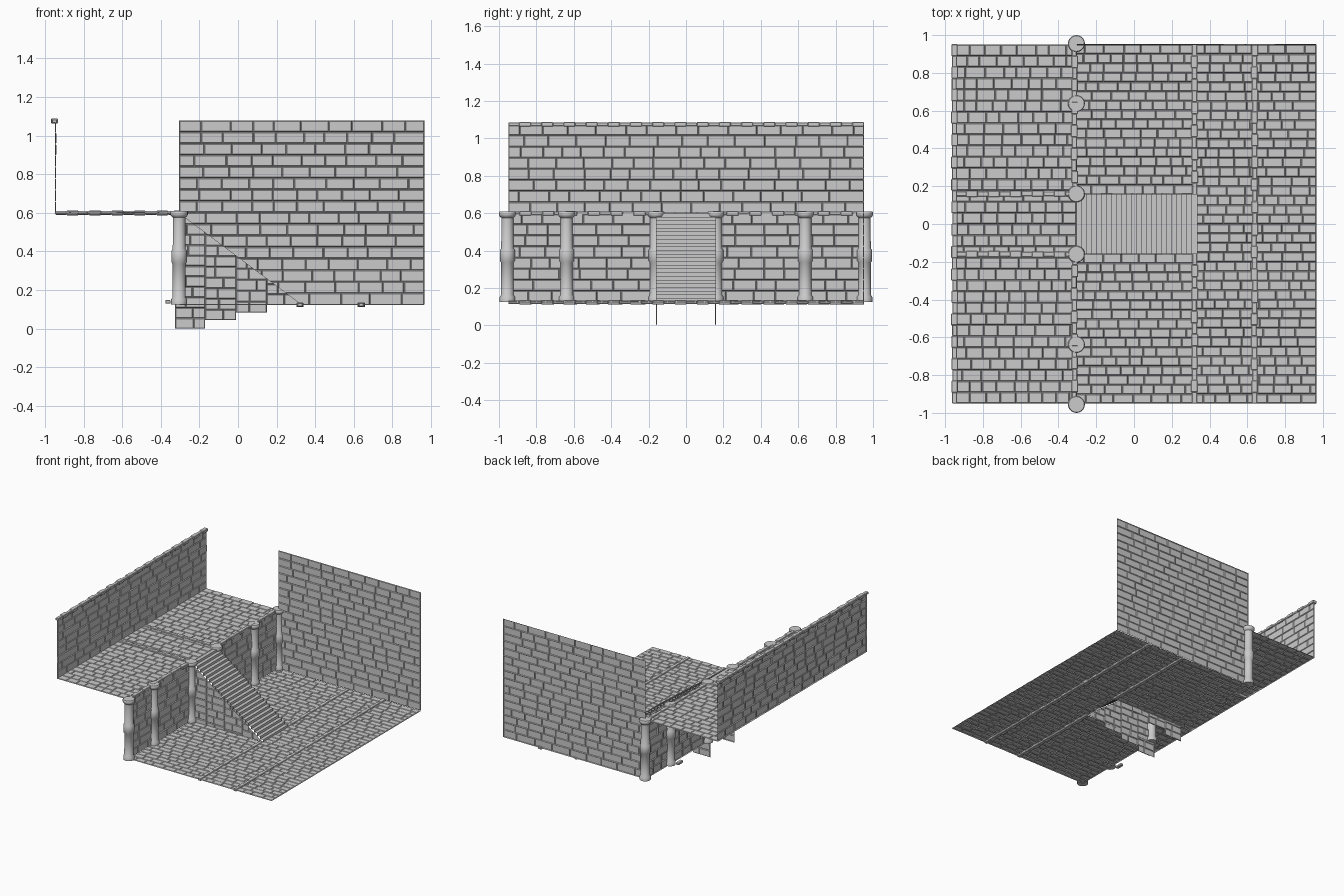
import bpy, bmesh, math, random
from mathutils import Vector, Matrix

if "Cube" in bpy.data.objects:
    bpy.data.objects.remove(bpy.data.objects["Cube"])

random.seed(4)
X, Y, Z = Vector((1, 0, 0)), Vector((0, 1, 0)), Vector((0, 0, 1))


def finish(name, bm, smooth=False):
    me = bpy.data.meshes.new(name)
    bm.to_mesh(me)
    bm.free()
    ob = bpy.data.objects.new(name, me)
    bpy.context.collection.objects.link(ob)
    if smooth:
        bpy.context.view_layer.objects.active = ob
        ob.select_set(True)
        bpy.ops.object.shade_smooth_by_angle(angle=math.radians(40))
        ob.select_set(False)
    return ob


def masonry(bm, origin, u, v, rects, row, brick):
    """Thin sheet of shallow raised stones filling (u0, v0, u1, v1) rectangles."""
    n = u.cross(v)

    def ring(a, b, c, d, h):
        return [bm.verts.new(origin + u * p + v * q + n * h)
                for p, q in ((a, b), (c, b), (c, d), (a, d))]

    for u0, v0, u1, v1 in rects:
        rows = max(1, round((v1 - v0) / row))
        for r in range(rows):
            b, d = (v0 + (v1 - v0) * (r + k) / rows for k in (0, 1))
            a = u0
            length = brick * random.uniform(0.4, 1.0)
            while a < u1 - 1e-5:
                c = a + length
                if u1 - c < brick * 0.35:
                    c = u1
                g = 0.004
                lo = ring(a, b, c, d, -0.003)
                hi = ring(a + g, b + g, c - g, d - g, random.uniform(0.001, 0.004))
                bm.faces.new(hi)
                for i in range(4):
                    j = (i + 1) % 4
                    bm.faces.new((lo[i], lo[j], hi[j], hi[i]))
                a = c
                length = brick * random.uniform(0.7, 1.2)


def panel(name, origin, u, v, rects, row, brick):
    bm = bmesh.new()
    masonry(bm, Vector(origin), u, v, rects, row, brick)
    return finish(name, bm)


def trim(name, start, end, wide=0.034, high=0.024):
    """Row of alternating thick and thin curb stones."""
    start, end = Vector(start), Vector(end)
    axis = (end - start).normalized()
    total = (end - start).length
    n = max(1, round(total / 0.0595))
    side = Z.cross(axis)
    rot = Matrix((axis, side, Z)).transposed().to_4x4()
    bm = bmesh.new()
    for i in range(n):
        s = 1.0 if i % 2 else 0.78
        mid = start + axis * total * (i + 0.5) / n + side * random.uniform(-0.002, 0.002)
        size = (total / n * (1.06 if i % 2 else 1.0), wide * s, high * s, 1)
        bmesh.ops.create_cube(bm, size=1, matrix=Matrix.Translation(mid) @ rot @ Matrix.Diagonal(size))
    ob = finish(name, bm)
    bev = ob.modifiers.new("Bevel", 'BEVEL')
    bev.width, bev.segments = 0.003, 1
    return ob


def column(name, x, y):
    """Round post turned from a profile with base, middle band and cap."""
    prof = [(0, .125), (.041, .125), (.041, .152), (.034, .162), (.033, .335), (.040, .345),
            (.040, .403), (.033, .413), (.032, .575), (.040, .582), (.045, .590),
            (.045, .605), (.041, .610), (0, .610)]
    bm = bmesh.new()
    vs = [bm.verts.new((x + r, y, z)) for r, z in prof]
    es = [bm.edges.new(p) for p in zip(vs, vs[1:])]
    bmesh.ops.spin(bm, geom=vs + es, cent=(x, y, 0), axis=Z, angle=2 * math.pi, steps=20)
    bmesh.ops.remove_doubles(bm, verts=bm.verts, dist=1e-5)
    bmesh.ops.recalc_face_normals(bm, faces=bm.faces)
    return finish(name, bm, True)


def mirror_y(ob):
    m = ob.modifiers.new("Mirror", 'MIRROR')
    m.use_axis = (False, True, False)
    m.use_mirror_merge = False


E, S = 0.95, 0.157           # half depth, half stair width
EDGE, FLOOR, TOP = -0.305, 0.125, 0.60

# floors: lower one leaves an opening under the stairs
panel("lower_floor", (0, 0, FLOOR), X, Y,
      [(EDGE, -E, 0.32, -S), (EDGE, S, 0.32, E), (0.32, -E, 0.965, E)], 0.05, 0.09)
panel("upper_floor", (0, 0, TOP), X, Y, [(-0.95, -E, EDGE, E)], 0.06, 0.09)

# walls
panel("back_wall", (0, E, 0), X, Z, [(EDGE, FLOOR, 0.965, 1.078)], 0.06, 0.14)
panel("left_wall", (-0.945, 0, 0), Y, Z, [(-E, TOP, E, 1.075)], 0.06, 0.14)
panel("platform_wall", (EDGE, 0, 0), Y, Z,
      [(-E, FLOOR, -S, TOP), (S, FLOOR, E, TOP)], 0.06, 0.14)

# stair side walls, stepped below the floor and cut along the slope
bm = bmesh.new()
masonry(bm, Vector((0, -S, 0)), X, Z,
        [(-0.325, 0, -0.17, 0.595), (-0.17, 0.044, -0.01, 0.595),
         (-0.01, 0.083, 0.15, 0.595), (0.15, FLOOR, 0.33, 0.595)], 0.055, 0.12)
slope = Vector((0.475, 0, 0.635))
bmesh.ops.bisect_plane(bm, geom=bm.verts[:] + bm.edges[:] + bm.faces[:],
                       plane_co=(0.33, 0, FLOOR), plane_no=slope, clear_outer=True)
mirror_y(finish("stair_side_wall", bm))

# stair flight
N = 24
x0, run, rise = 0.335, (0.335 - EDGE) / N, (TOP - FLOOR) / N
pts = [(x0, FLOOR)]
for i in range(N):
    pts += [(x0 - i * run, FLOOR + (i + 1) * rise), (x0 - (i + 1) * run, FLOOR + (i + 1) * rise)]
bm = bmesh.new()
pairs = [[bm.verts.new((x, y, z)) for y in (-S - 0.003, S + 0.003)] for x, z in pts]
for p, q in zip(pairs, pairs[1:]):
    bm.faces.new((p[0], p[1], q[1], q[0]))
finish("stairs", bm)

# curb stones
trim("wall_coping", (-0.95, -E, 1.075), (-0.95, E, 1.075))
trim("floor_curb_outer", (0.638, -E, 0.123), (0.638, E, 0.123))
mirror_y(trim("floor_curb_inner", (0.32, S, 0.123), (0.32, E, 0.123)))
mirror_y(trim("platform_edge_curb", (-0.315, S, 0.599), (-0.315, E, 0.599)))
mirror_y(trim("platform_path_curb", (-0.945, S + 0.003, 0.599), (EDGE, S + 0.003, 0.599)))
mirror_y(trim("wall_foot_stone", (-0.362, 0.57, 0.139), (-0.362, 0.63, 0.139)))

# columns along the platform edge
for i, y in enumerate((-0.955, -0.638, -0.16, 0.16, 0.638, 0.955)):
    column(f"column_{i + 1}", -0.305, y)
